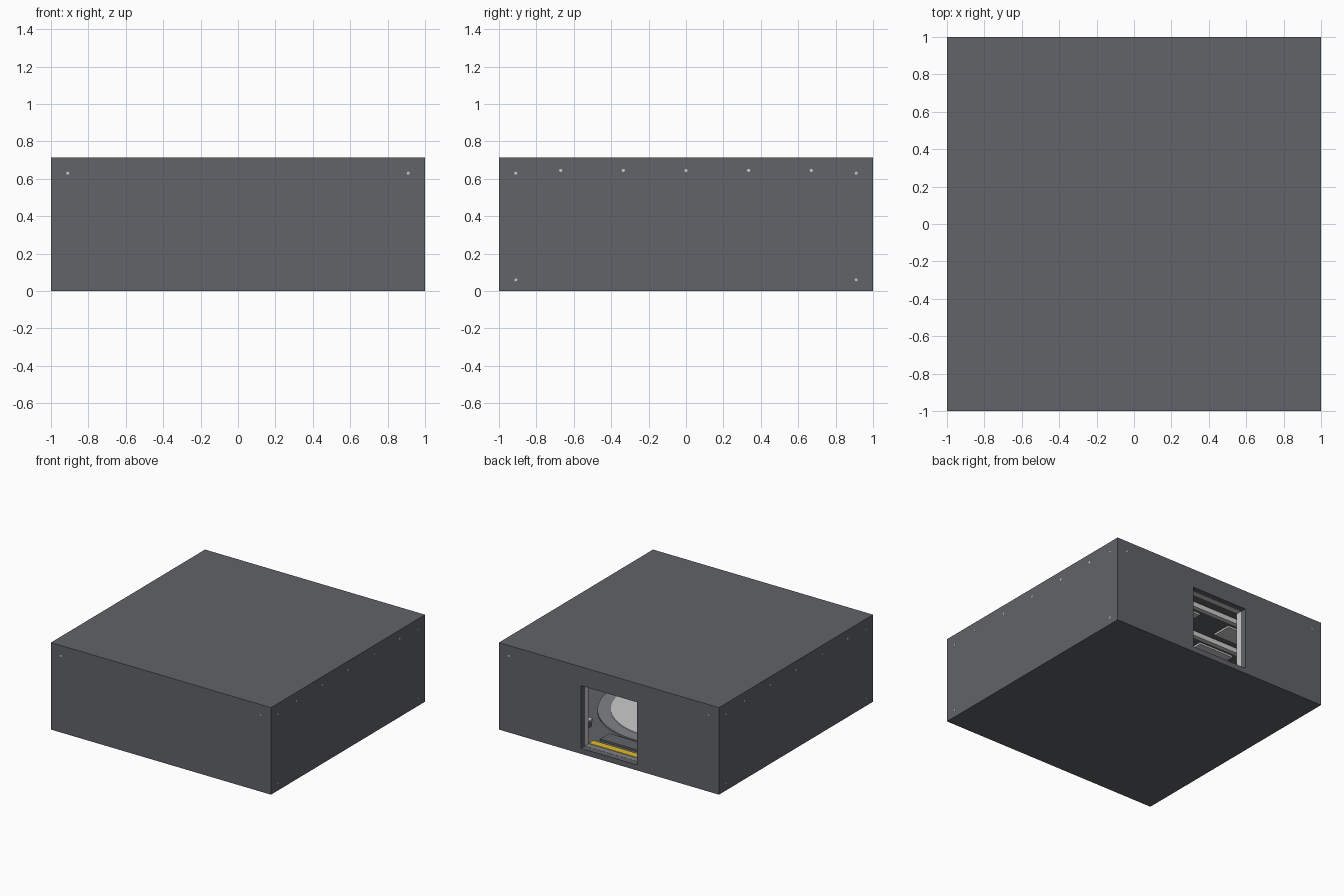
import bpy
import math

if "Cube" in bpy.data.objects:
    bpy.data.objects.remove(bpy.data.objects["Cube"])


def material(name, r, g, b):
    m = bpy.data.materials.new(name)
    m.diffuse_color = (r, g, b, 1)
    m.use_nodes = True
    m.node_tree.nodes["Principled BSDF"].inputs["Base Color"].default_value = m.diffuse_color
    return m


DARK = material("dark_steel", 0.12, 0.125, 0.14)
MID = material("floor_grey", 0.22, 0.225, 0.24)
LIGHT = material("light_steel", 0.55, 0.56, 0.58)
YELLOW = material("safety_yellow", 0.75, 0.5, 0.03)


def box(name, lo, hi, mat=None):
    bpy.ops.mesh.primitive_cube_add(size=1, location=[(a + b) / 2 for a, b in zip(lo, hi)])
    o = bpy.context.object
    o.name = name
    o.scale = [b - a for a, b in zip(lo, hi)]
    bpy.ops.object.transform_apply(location=False, rotation=False, scale=True)
    if mat:
        o.data.materials.append(mat)
    return o


def rod(name, centre, radius, length, axis="Z", mat=None, sides=12):
    rot = {"X": (0, math.pi / 2, 0), "Y": (math.pi / 2, 0, 0), "Z": (0, 0, 0)}[axis]
    bpy.ops.mesh.primitive_cylinder_add(vertices=sides, radius=radius, depth=length,
                                        location=centre, rotation=rot)
    o = bpy.context.object
    o.name = name
    if mat:
        o.data.materials.append(mat)
    bpy.ops.object.shade_smooth_by_angle()
    return o


def cut(target, cutter):
    cutter.hide_render = True
    mod = target.modifiers.new("cut", "BOOLEAN")
    mod.operation, mod.solver, mod.object = "DIFFERENCE", "EXACT", cutter
    bpy.context.view_layer.objects.active = target
    bpy.ops.object.modifier_apply(modifier=mod.name)
    bpy.data.objects.remove(cutter)


# Hollow shell with a square doorway in the back wall
shell = box("room_shell", (-1, -1, 0), (1, 1, 0.715), DARK)
cut(shell, box("room_cutter", (-0.95, -0.95, 0.04), (0.95, 0.95, 0.67)))
cut(shell, box("door_cutter", (-0.255, 0.9, 0.045), (0.255, 1.1, 0.56)))

# Door lining and yellow threshold
for s in (-1, 1):
    xs = sorted((s * 0.255, s * 0.31))
    box("door_post", (xs[0], 0.9, 0.04), (xs[1], 0.95, 0.615), LIGHT)
box("door_header", (-0.255, 0.9, 0.56), (0.255, 0.95, 0.615), LIGHT)
box("door_sill", (-0.255, 0.9, 0.04), (0.255, 0.95, 0.046), MID)
box("threshold_stripe", (-0.255, 0.84, 0.04), (0.255, 0.9, 0.05), YELLOW)

# Floor: round platform with a ring, and an entry mat
rod("round_platform", (0, 0, 0.046), 0.66, 0.012, "Z", MID, 64)
rod("platform_inlay", (0, 0, 0.05), 0.56, 0.012, "Z", LIGHT, 64)
box("entry_mat", (-0.22, 0.68, 0.04), (0.22, 0.8, 0.055), DARK)

# Ceiling beams with their end bolts through the side walls
for y in (-0.67, -0.335, 0, 0.335, 0.67):
    box("ceiling_beam", (-0.95, y - 0.02, 0.63), (0.95, y + 0.02, 0.67), LIGHT)
    for s in (-1, 1):
        rod("beam_bolt", (s * 0.97, y, 0.645), 0.009, 0.062, "X", LIGHT, 8)

# Lamp panels between the beams
for y in (-0.5, -0.17, 0.17, 0.5):
    for x in (-0.6, 0, 0.6):
        box("lamp_panel", (x - 0.16, y - 0.08, 0.655), (x + 0.16, y + 0.08, 0.67), LIGHT)

# Corner columns, corner bolts and floor consoles
for sx in (-1, 1):
    for sy in (-1, 1):
        x, y = sx * 0.91, sy * 0.91
        box("corner_column", (x - 0.04, y - 0.04, 0.04), (x + 0.04, y + 0.04, 0.67), LIGHT)
        for z in (0.06, 0.63):
            rod("side_corner_bolt", (sx * 0.97, y, z), 0.008, 0.062, "X", LIGHT, 8)
        rod("end_corner_bolt", (x, sy * 0.97, 0.63), 0.008, 0.062, "Y", LIGHT, 8)
        cx, cy = sx * 0.46, sy * 0.66
        box("console_base", (cx - 0.04, cy - 0.03, 0.04), (cx + 0.04, cy + 0.03, 0.09), DARK)
        box("console_top", (cx - 0.05, cy - 0.04, 0.09), (cx + 0.05, cy + 0.04, 0.105), LIGHT)

# Wall rails along the side and front walls
for z in (0.1, 0.45):
    for s in (-1, 1):
        xs = sorted((s * 0.95, s * 0.925))
        box("side_rail", (xs[0], -0.87, z), (xs[1], 0.87, z + 0.03), LIGHT)
    box("front_rail", (-0.87, -0.95, z), (0.87, -0.925, z + 0.03), LIGHT)
